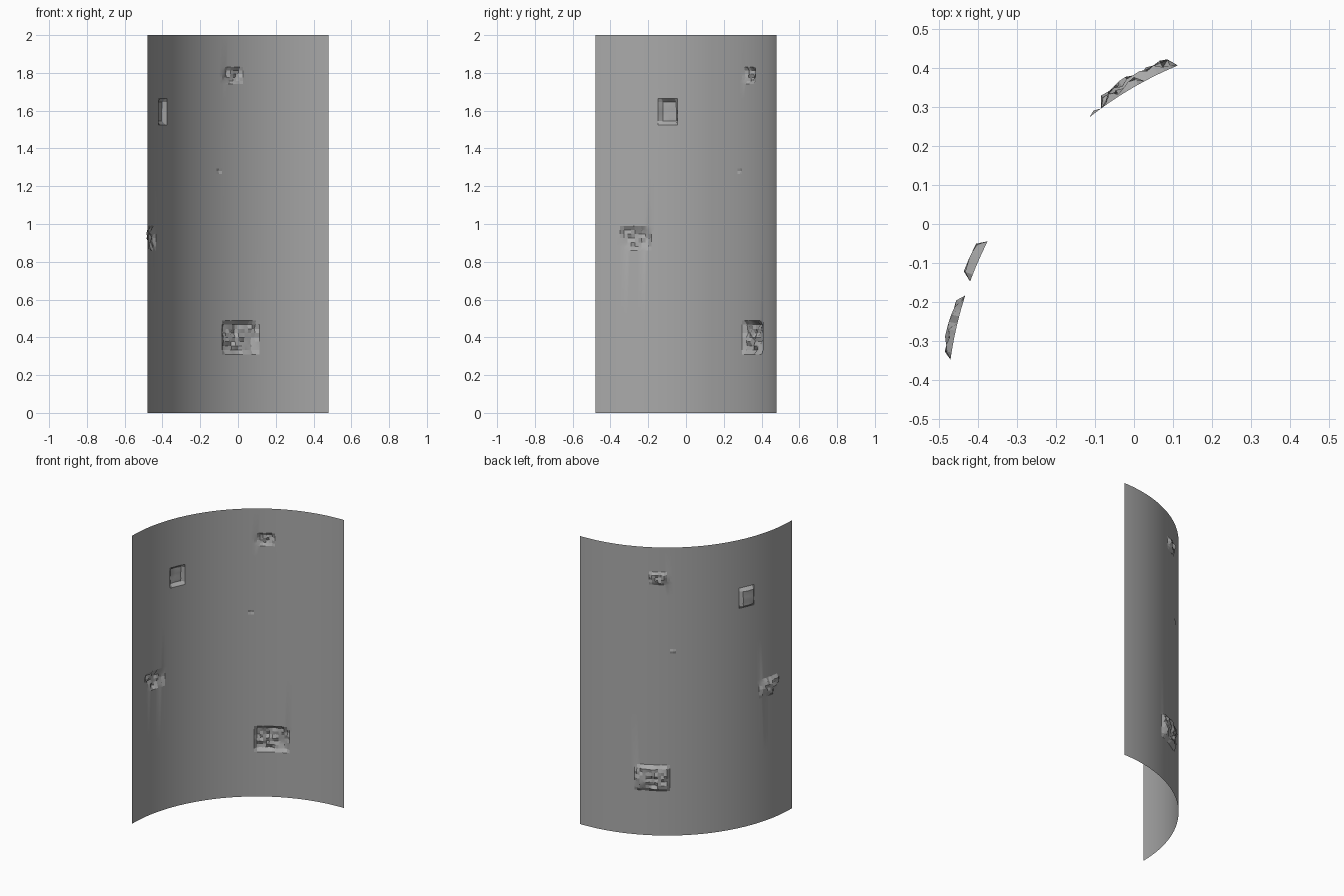
import bpy
import bmesh
import math
import random

random.seed(4)

cube = bpy.data.objects.get("Cube")
if cube:
    bpy.data.objects.remove(cube, do_unlink=True)

RADIUS, HALF, HEIGHT = 0.96, 0.48, 2.0
COLUMNS = 80

# Dents pushed outwards: first column, last column, bottom, top, rows, depth, roughness
DENTS = [
    (48, 55, 1.74, 1.83, 5, 0.026, 0.8),
    (18, 24, 1.525, 1.665, 7, 0.025, 0.15),
    (46, 48, 1.265, 1.295, 2, 0.008, 0.2),
    (7, 16, 0.86, 0.99, 6, 0.024, 0.8),
    (48, 60, 0.31, 0.49, 8, 0.036, 0.7),
]


def dent_depth(column, z):
    """Outward push of a sheet point that lies inside a dent."""
    for left, right, low, high, rows, depth, rough in DENTS:
        if left < column < right and low + 0.001 < z < high - 0.001:
            # Rough dents fade towards their corners
            u = 2 * (column - left) / (right - left) - 1
            v = 2 * (z - low) / (high - low) - 1
            fade = 1 - rough * abs(u * v)
            return depth * fade * (1 - rough * random.random())
    return 0.0


def make_material(name, colour):
    mat = bpy.data.materials.new(name)
    mat.use_nodes = True
    mat.diffuse_color = colour
    bsdf = next(n for n in mat.node_tree.nodes if n.type == "BSDF_PRINCIPLED")
    bsdf.inputs["Base Color"].default_value = colour
    return mat


# Row heights: plain sheet ends plus the rows needed by each dent
levels = {0.0, HEIGHT}
for left, right, low, high, rows, depth, rough in DENTS:
    levels.update(low + (high - low) * i / rows for i in range(rows + 1))
levels = sorted(levels)

# Quarter-round sheet, open on the hollow side
bm = bmesh.new()
grid = []
for z in levels:
    row = []
    for column in range(COLUMNS + 1):
        angle = math.pi / 2 * column / COLUMNS
        r = RADIUS + dent_depth(column, z)
        row.append(bm.verts.new((HALF - r * math.cos(angle),
                                 r * math.sin(angle) - HALF, z)))
    grid.append(row)
for lower, upper in zip(grid, grid[1:]):
    for i in range(COLUMNS):
        bm.faces.new((lower[i], lower[i + 1], upper[i + 1], upper[i]))
bmesh.ops.recalc_face_normals(bm, faces=bm.faces)

mesh = bpy.data.meshes.new("dented_wall")
bm.to_mesh(mesh)
bm.free()
mesh.materials.append(make_material("concrete grey", (0.4, 0.4, 0.4, 1)))
wall = bpy.data.objects.new("dented_wall", mesh)
bpy.context.collection.objects.link(wall)

# Smooth curve with crisp dent facets
bpy.ops.object.select_all(action="DESELECT")
wall.select_set(True)
bpy.context.view_layer.objects.active = wall
bpy.ops.object.shade_smooth_by_angle(angle=math.radians(15))
